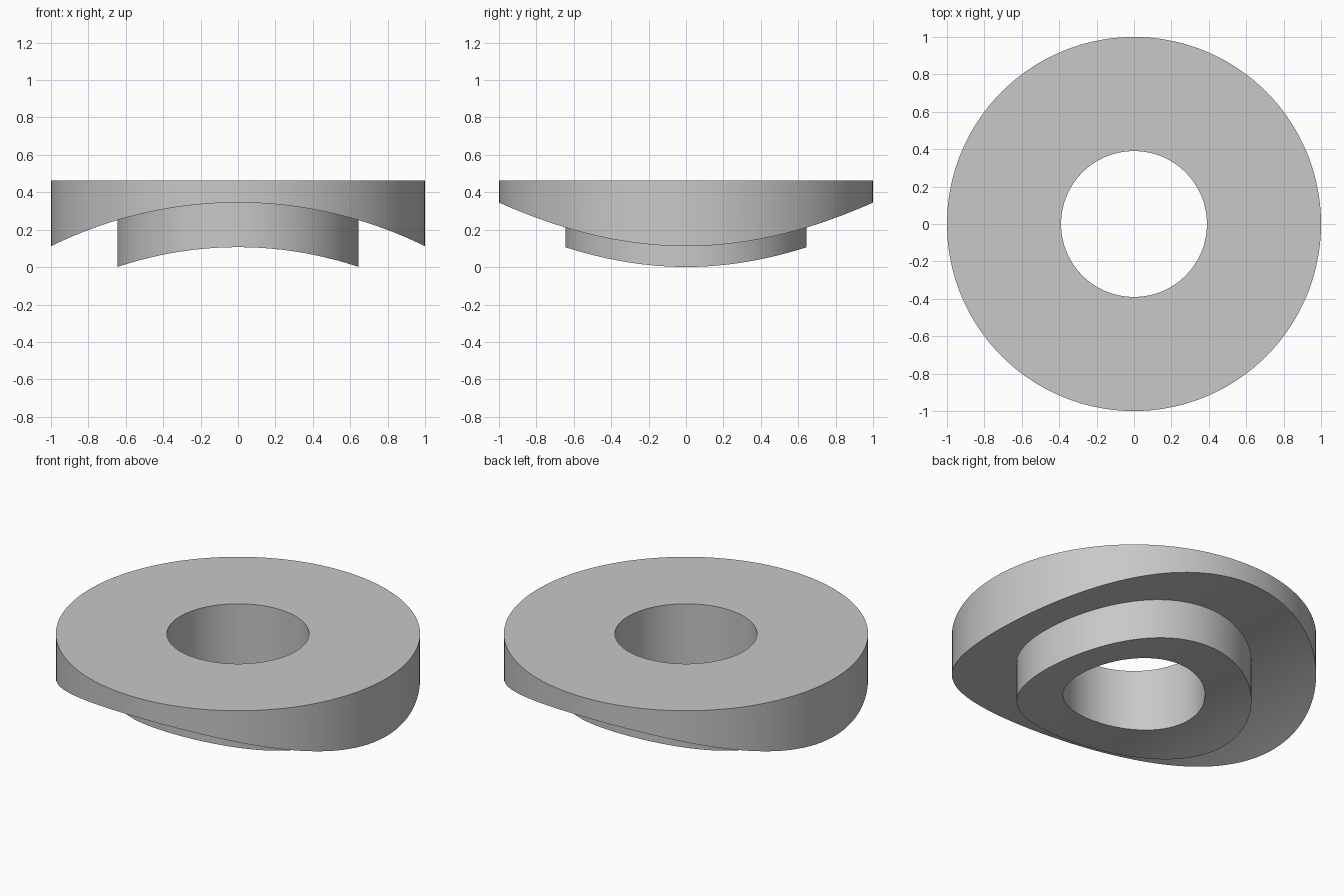
import bpy, bmesh, math

if "Cube" in bpy.data.objects:
    bpy.data.objects.remove(bpy.data.objects["Cube"])

SEGMENTS = 144
R_OUTER, R_BOSS, R_HOLE = 1.0, 0.645, 0.39
TOP = 0.462
AXIS_Z = -1.917                    # shared axis of both curved undersides, along y
R_FLANGE_ARC, R_BOSS_ARC = 2.262, 2.0235


def flat(x):
    return TOP


def flange_arc(x):
    return AXIS_Z + math.sqrt(R_FLANGE_ARC ** 2 - x * x)


def boss_arc(x):
    return AXIS_Z + math.sqrt(R_BOSS_ARC ** 2 - x * x)


def span(a, b, steps):
    return [a + (b - a) * i / steps for i in range(steps + 1)]


# Closed cross-section: flat top, then flange underside, then boss underside
profile = [(R_HOLE, flat), (R_OUTER, flat)]
profile += [(r, flange_arc) for r in span(R_OUTER, R_BOSS, 8)]
profile += [(r, boss_arc) for r in span(R_BOSS, R_HOLE, 6)]

# Sweep the section round the vertical axis, heights following the saddle
bm = bmesh.new()
rings = []
for r, height in profile:
    ring = []
    for i in range(SEGMENTS):
        a = 2 * math.pi * i / SEGMENTS
        x, y = r * math.cos(a), r * math.sin(a)
        ring.append(bm.verts.new((x, y, height(x))))
    rings.append(ring)
for k, ring in enumerate(rings):
    nxt = rings[(k + 1) % len(rings)]
    for i in range(SEGMENTS):
        j = (i + 1) % SEGMENTS
        bm.faces.new((ring[i], ring[j], nxt[j], nxt[i]))
bmesh.ops.recalc_face_normals(bm, faces=bm.faces)

mesh = bpy.data.meshes.new("saddle_washer")
bm.to_mesh(mesh)
bm.free()
washer = bpy.data.objects.new("saddle_washer", mesh)
bpy.context.collection.objects.link(washer)

grey = bpy.data.materials.new("light grey")
grey.diffuse_color = (0.58, 0.58, 0.58, 1)
grey.use_nodes = True
grey.node_tree.nodes["Principled BSDF"].inputs["Base Color"].default_value = grey.diffuse_color
mesh.materials.append(grey)

# Smooth walls with crisp rims
bpy.context.view_layer.objects.active = washer
washer.select_set(True)
bpy.ops.object.shade_smooth_by_angle(angle=math.radians(30))
